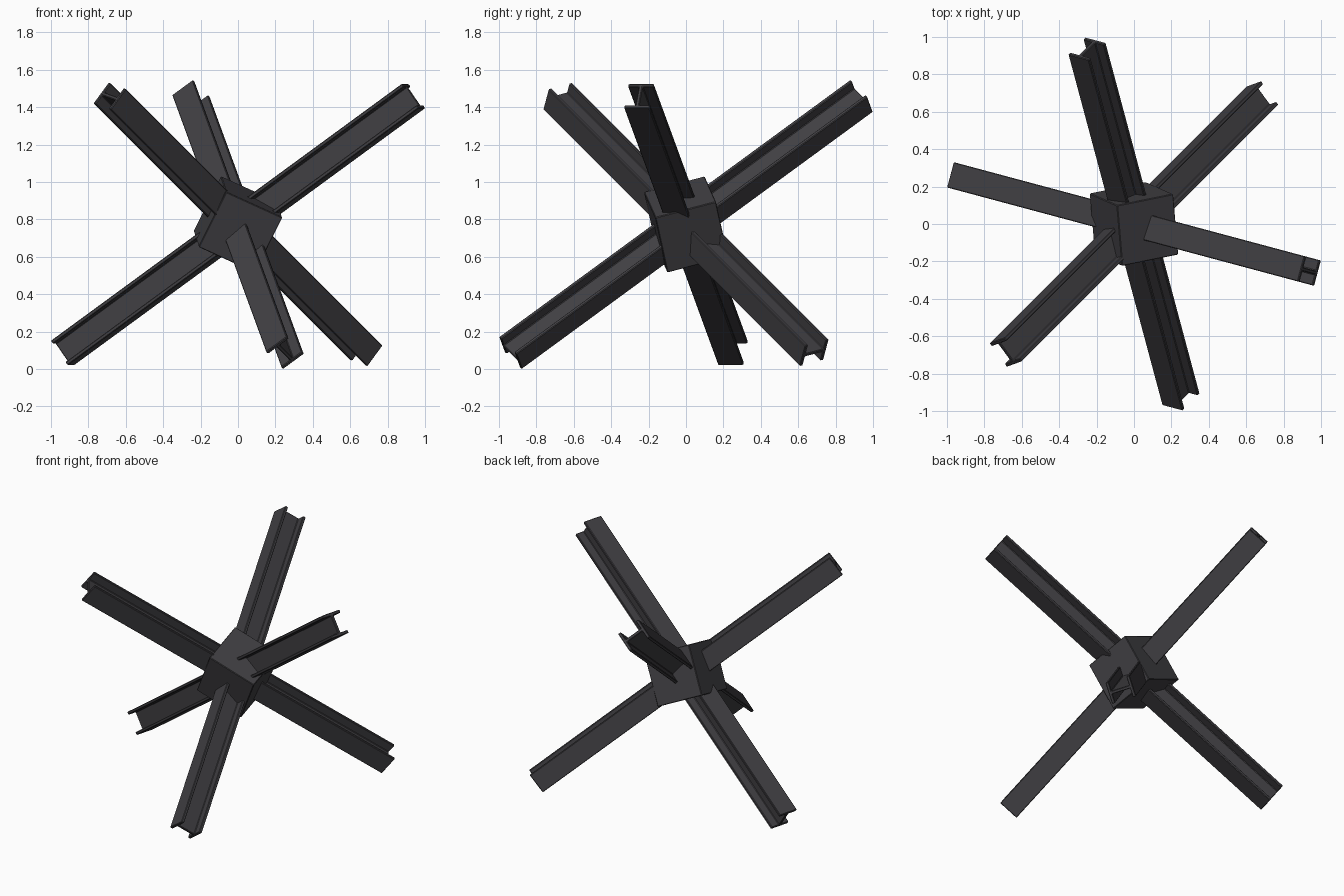
import bpy, bmesh, math
from mathutils import Vector, Matrix, Euler

if "Cube" in bpy.data.objects:
    bpy.data.objects.remove(bpy.data.objects["Cube"])

CENTRE = Vector((0, 0, 0.773))
HALF_LEN = 1.19
HEIGHT, WIDTH, FLANGE, WEB = 0.16, 0.14, 0.02, 0.02

steel = bpy.data.materials.new("dark steel")
steel.diffuse_color = (0.052, 0.050, 0.056, 1)
steel.use_nodes = True
steel.node_tree.nodes["Principled BSDF"].inputs["Base Color"].default_value = steel.diffuse_color


def finish(name, bm, matrix, bevel):
    bmesh.ops.recalc_face_normals(bm, faces=bm.faces)
    mesh = bpy.data.meshes.new(name)
    bm.to_mesh(mesh)
    bm.free()
    mesh.materials.append(steel)
    obj = bpy.data.objects.new(name, mesh)
    obj.matrix_world = matrix
    bpy.context.collection.objects.link(obj)
    mod = obj.modifiers.new("edge", 'BEVEL')
    mod.width = bevel
    mod.segments = 1
    mod.limit_method = 'ANGLE'
    return obj


def beam(name, axis, normal):
    """I-beam along axis, flanges facing +-normal."""
    h, w, t, f = HEIGHT / 2, WIDTH / 2, WEB / 2, HEIGHT / 2 - FLANGE
    quarter = [(w, h), (w, f), (t, f)]
    right = quarter + [(x, -y) for x, y in reversed(quarter)]
    profile = right + [(-x, y) for x, y in reversed(right)]
    bm = bmesh.new()
    face = bm.faces.new([bm.verts.new((x, y, -HALF_LEN)) for x, y in profile])
    ext = bmesh.ops.extrude_face_region(bm, geom=[face])
    verts = [v for v in ext["geom"] if isinstance(v, bmesh.types.BMVert)]
    bmesh.ops.translate(bm, verts=verts, vec=(0, 0, 2 * HALF_LEN))
    side = normal.cross(axis)
    rot = Matrix((side, normal, axis)).transposed().to_4x4()
    return finish(name, bm, Matrix.Translation(CENTRE) @ rot, 0.004)


# three mutually perpendicular directions, evenly spread around z
def direction(deg):
    a = math.radians(deg)
    c = math.sqrt(2 / 3)
    return Vector((c * math.cos(a), c * math.sin(a), math.sqrt(1 / 3)))


A, B, C = direction(-15), direction(105), direction(225)

# beams, each rolled differently about its own axis
beam("beam_right", A, (B + C).normalized())
beam("beam_back", B, C)
beam("beam_left", C, (B * math.cos(math.radians(30)) - A * 0.5).normalized())

# central joint block, turned on its own
bm = bmesh.new()
bmesh.ops.create_cube(bm, size=0.336)
turn = Euler([math.radians(d) for d in (16, 24, 11.5)]).to_matrix().to_4x4()
finish("joint_block", bm, Matrix.Translation(CENTRE) @ turn, 0.004)
